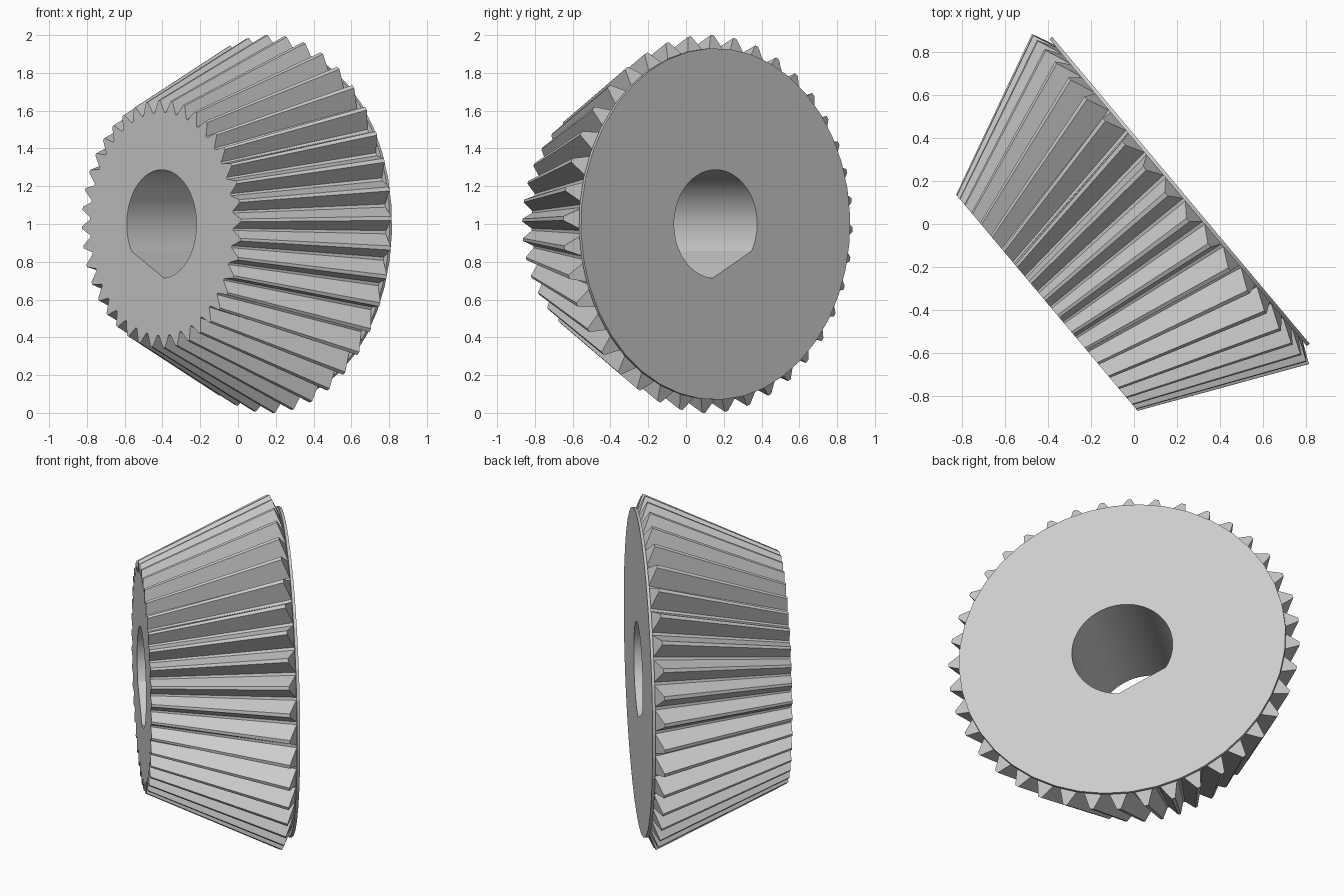
import bpy, bmesh, math
from mathutils import Matrix

cube = bpy.data.objects.get("Cube")
if cube:
    bpy.data.objects.remove(cube, do_unlink=True)

TEETH = 40
PITCH = 2 * math.pi / TEETH
PHASE = -0.03
SMALL_A, TIP_A, ROOT_A, BACK_A = -0.545, 0.204, 0.25, 0.267
SMALL_TIP, SMALL_ROOT = 0.655, 0.59
LARGE_TIP, LARGE_ROOT, FLANGE_R = 1.0, 0.90, 0.93
TIP_HALF, ROOT_HALF = 0.07 * PITCH, 0.44 * PITCH

# One flat grey for the whole gear
steel = bpy.data.materials.new("grey_metal")
steel.use_nodes = True
steel.diffuse_color = (0.6, 0.6, 0.6, 1)
steel.node_tree.nodes["Principled BSDF"].inputs["Base Color"].default_value = (0.6, 0.6, 0.6, 1)

# The gear axis lies flat, turned 40 degrees; local z is the axis, local y is up
turn = math.radians(40)
c, s = math.cos(turn), math.sin(turn)
frame = Matrix(((-s, 0, c, 0.013), (c, 0, s, -0.015), (0, 1, 0, 1.0), (0, 0, 0, 1)))


def make_object(name, bm):
    bmesh.ops.recalc_face_normals(bm, faces=bm.faces)
    mesh = bpy.data.meshes.new(name)
    bm.to_mesh(mesh)
    bm.free()
    mesh.materials.append(steel)
    obj = bpy.data.objects.new(name, mesh)
    obj.matrix_world = frame
    bpy.context.collection.objects.link(obj)
    return obj


def polar(bm, r, angle, a):
    return bm.verts.new((r * math.cos(angle), r * math.sin(angle), a))


def tooth_ring(bm, tip_r, root_r, tip_a, root_a):
    """Four points per tooth: root, tip, tip, root."""
    ring = []
    for i in range(TEETH):
        mid = PHASE + i * PITCH
        ring += [polar(bm, root_r, mid - ROOT_HALF, root_a),
                 polar(bm, tip_r, mid - TIP_HALF, tip_a),
                 polar(bm, tip_r, mid + TIP_HALF, tip_a),
                 polar(bm, root_r, mid + ROOT_HALF, root_a)]
    return ring


def round_ring(bm, r, a):
    """Two points per tooth, in line with the tooth roots."""
    return [polar(bm, r, PHASE + i * PITCH + side * ROOT_HALF, a)
            for i in range(TEETH) for side in (-1, 1)]


def bridge(bm, one, two):
    n = len(one)
    for i in range(n):
        j = (i + 1) % n
        bm.faces.new((one[i], one[j], two[j], two[i]))


# Tapered toothed body with a thin flange on its wide end
bm = bmesh.new()
small = tooth_ring(bm, SMALL_TIP, SMALL_ROOT, SMALL_A, SMALL_A)
large = tooth_ring(bm, LARGE_TIP, LARGE_ROOT, TIP_A, ROOT_A)
bridge(bm, small, large)
bm.faces.new(small)
for i in range(0, len(large), 4):
    bm.faces.new(large[i:i + 4])
roots = [v for i, v in enumerate(large) if i % 4 in (0, 3)]
flange_front = round_ring(bm, FLANGE_R, ROOT_A)
flange_back = round_ring(bm, FLANGE_R, BACK_A)
bridge(bm, roots, flange_front)
bridge(bm, flange_front, flange_back)
bm.faces.new(flange_back)
gear = make_object("bevel_gear", bm)

# D-shaped shaft hole: a round arc closed by one flat
bm = bmesh.new()
start, sweep, steps = math.radians(-30), math.radians(296), 64
ends = [[polar(bm, 0.287, start + sweep * i / steps, a) for i in range(steps + 1)]
        for a in (-1, 1)]
bridge(bm, *ends)
for ring in ends:
    bm.faces.new(ring)
cutter = make_object("shaft_hole_cutter", bm)
cutter.hide_render = True

cut = gear.modifiers.new("shaft_hole", "BOOLEAN")
cut.operation = "DIFFERENCE"
cut.solver = "EXACT"
cut.object = cutter
bpy.context.view_layer.objects.active = gear
gear.select_set(True)
bpy.ops.object.modifier_apply(modifier=cut.name)
bpy.data.objects.remove(cutter, do_unlink=True)

# Round surfaces smooth, tooth edges crisp
bpy.ops.object.shade_smooth_by_angle(angle=math.radians(12))
